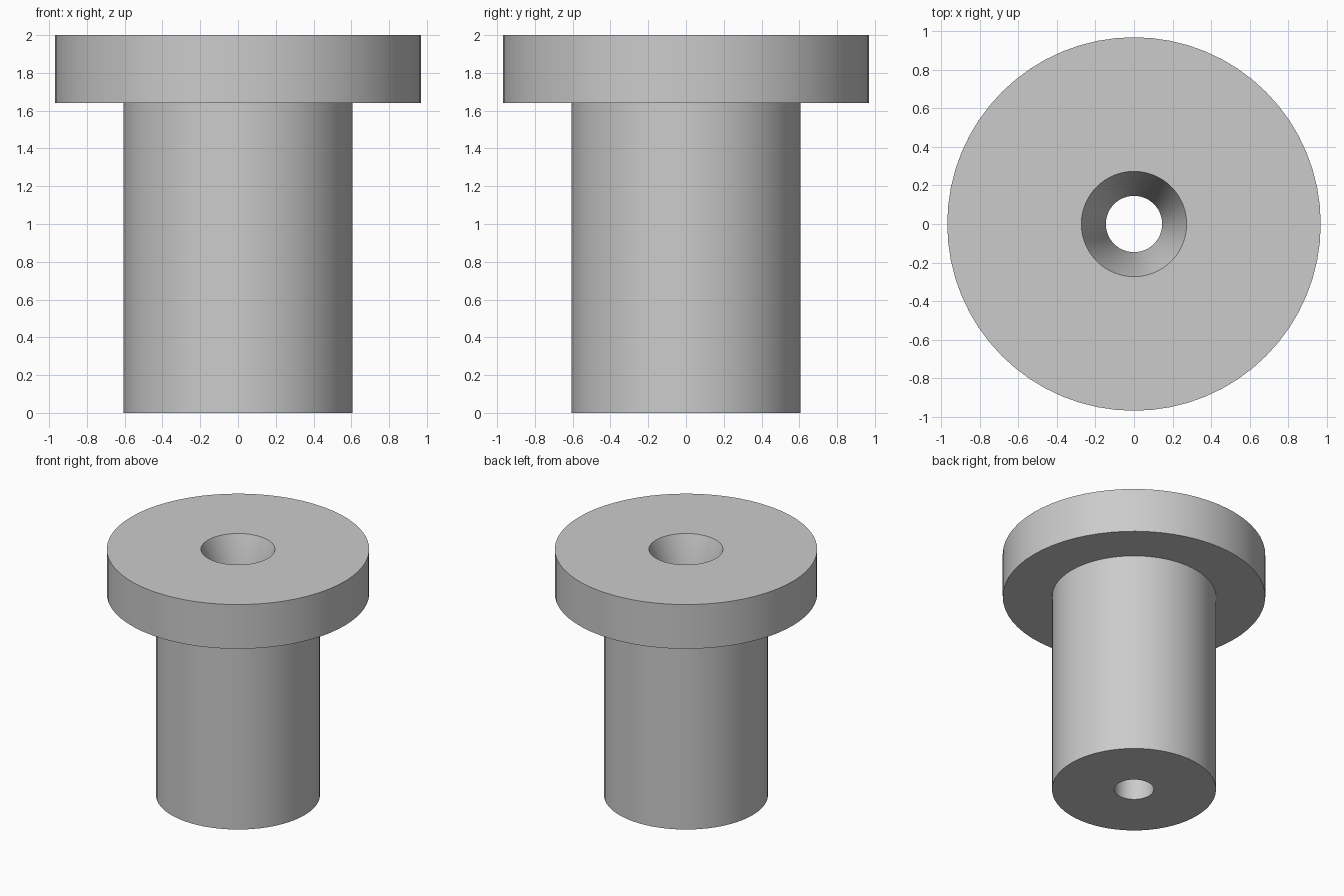
import bpy
import bmesh
from math import radians, tau

cube = bpy.data.objects.get("Cube")
if cube:
    bpy.data.objects.remove(cube)

SEGMENTS = 64
HEIGHT = 2.0
FLANGE_BOTTOM = 1.64
FLANGE_RADIUS = 0.968
SHAFT_RADIUS = 0.605
BORE_RADIUS = 0.146
MOUTH_RADIUS = 0.273

grey = bpy.data.materials.new("plain grey")
grey.use_nodes = True
colour = (0.6, 0.6, 0.6, 1)
grey.diffuse_color = colour
grey.node_tree.nodes["Principled BSDF"].inputs["Base Color"].default_value = colour


def lathe(name, profile):
    """Spin a closed (radius, height) outline around the z axis."""
    bm = bmesh.new()
    verts = [bm.verts.new((r, 0, z)) for r, z in profile]
    edges = [bm.edges.new((v, verts[i - 1])) for i, v in enumerate(verts)]
    bmesh.ops.spin(bm, geom=verts + edges, cent=(0, 0, 0), axis=(0, 0, 1),
                   angle=tau, steps=SEGMENTS, use_merge=True)
    bmesh.ops.remove_doubles(bm, verts=bm.verts, dist=1e-5)
    bmesh.ops.recalc_face_normals(bm, faces=bm.faces)
    mesh = bpy.data.meshes.new(name)
    bm.to_mesh(mesh)
    bm.free()
    mesh.materials.append(grey)
    obj = bpy.data.objects.new(name, mesh)
    bpy.context.collection.objects.link(obj)
    return obj


# Flanged sleeve: shaft, wide head, tapered mouth and straight bore
sleeve = lathe("flanged_sleeve", [
    (BORE_RADIUS, 0),
    (SHAFT_RADIUS, 0),
    (SHAFT_RADIUS, FLANGE_BOTTOM),
    (FLANGE_RADIUS, FLANGE_BOTTOM),
    (FLANGE_RADIUS, HEIGHT),
    (MOUTH_RADIUS, HEIGHT),
    (BORE_RADIUS, FLANGE_BOTTOM),
])

bpy.ops.object.select_all(action="DESELECT")
sleeve.select_set(True)
bpy.context.view_layer.objects.active = sleeve
bpy.ops.object.shade_smooth_by_angle(angle=radians(30))
